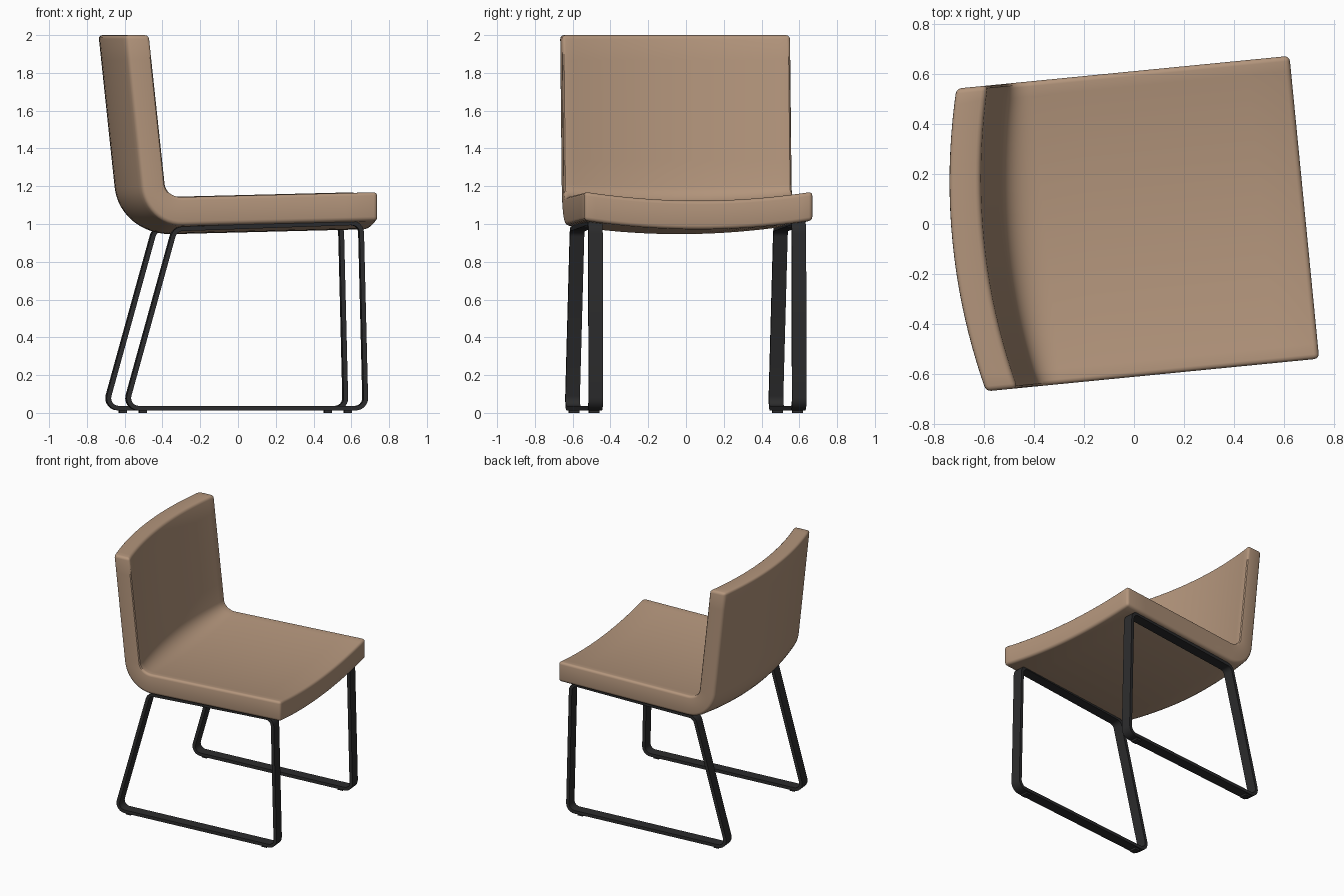
import bpy, bmesh, math
from mathutils import Vector

if "Cube" in bpy.data.objects:
    bpy.data.objects.remove(bpy.data.objects["Cube"])

TURN = math.radians(5.6)      # the chair stands slightly turned
HALF_WIDTH = 0.607


def material(name, rgb, rough):
    m = bpy.data.materials.new(name)
    m.use_nodes = True
    m.diffuse_color = (*rgb, 1)
    bsdf = m.node_tree.nodes["Principled BSDF"]
    bsdf.inputs["Base Color"].default_value = (*rgb, 1)
    bsdf.inputs["Roughness"].default_value = rough
    return m


leather = material("tan leather", (0.45, 0.30, 0.20), 0.6)
metal = material("black metal", (0.025, 0.025, 0.026), 0.5)


def finish(bm, name, mat):
    """Turn a bmesh into a smooth shaded object with sharp corners kept."""
    bmesh.ops.recalc_face_normals(bm, faces=bm.faces[:])
    mesh = bpy.data.meshes.new(name)
    bm.to_mesh(mesh)
    bm.free()
    mesh.materials.append(mat)
    for p in mesh.polygons:
        p.use_smooth = True
    mesh.set_sharp_from_angle(angle=math.radians(35))
    ob = bpy.data.objects.new(name, mesh)
    ob.rotation_euler.z = TURN
    bpy.context.collection.objects.link(ob)
    return ob


def fillet(a, b, c, radius, steps):
    """Arc that rounds corner b, as (point, normal on the outer side)."""
    d1, d2 = (a - b).normalized(), (c - b).normalized()
    half = d1.angle(d2) / 2
    centre = b + (d1 + d2).normalized() * radius / math.sin(half)
    cut = radius / math.tan(half)
    n1 = (b + d1 * cut - centre).normalized()
    n2 = (b + d2 * cut - centre).normalized()
    sweep = n1.angle(n2)
    arc = []
    for i in range(steps + 1):
        t = i / steps
        n = (n1 * math.sin((1 - t) * sweep) + n2 * math.sin(t * sweep)) / math.sin(sweep)
        arc.append((centre + n * radius, n))
    return arc


# Upholstered shell: an L profile swept across the width and hollowed
front, corner, top = Vector((0.683, 1.095)), Vector((-0.492, 1.066)), Vector((-0.592, 2.0))
arc = fillet(front, corner, top, 0.15, 12)


def straight(p, q, steps):
    """Points between two (point, normal) pairs, leaving out the second."""
    return [(p[0].lerp(q[0], i / steps), p[1].lerp(q[1], i / steps).normalized())
            for i in range(steps)]


start, end = (front, Vector((0, -1))), (top, Vector((-1, 0)))
path = straight(start, arc[0], 6) + arc[:-1] + straight(arc[-1], end, 6) + [end]

bm = bmesh.new()
COLS = 20
sheets = []
for side in (1, -1):
    sheet = []
    for p, n in path:
        back = n.x * n.x
        thick = 0.152 + (0.126 - 0.152) * back
        bulge = 0.047 + (0.075 - 0.047) * back
        row = []
        for j in range(COLS + 1):
            s = 2 * j / COLS - 1
            q = p + n * (side * thick / 2 + bulge * (1 - s * s))
            row.append(bm.verts.new((q.x, s * HALF_WIDTH, q.y)))
        sheet.append(row)
    sheets.append(sheet)
    for r0, r1 in zip(sheet, sheet[1:]):
        for j in range(COLS):
            bm.faces.new((r0[j], r0[j + 1], r1[j + 1], r1[j]))

# Rim joining the outer and inner sheets
rims = []
for sh in sheets:
    rims.append(sh[0] + [r[-1] for r in sh[1:-1]] + sh[-1][::-1] + [r[0] for r in sh[-2:0:-1]])
count = len(rims[0])
for i in range(count):
    k = (i + 1) % count
    bm.faces.new((rims[0][i], rims[0][k], rims[1][k], rims[1][i]))
bmesh.ops.recalc_face_normals(bm, faces=bm.faces[:])
sharp = [e for e in bm.edges if e.calc_face_angle(0) > math.radians(40)]
bmesh.ops.bevel(bm, geom=sharp, offset=0.02, segments=3, profile=0.5, affect='EDGES')
finish(bm, "seat_and_back", leather)

# Sled frames: closed loops of flat bar
loop = [Vector(c) for c in ((-0.67, 0.013), (0.637, 0.013), (0.612, 1.02), (-0.4, 0.985))]
BAR, THICK, OFFSET = 0.076, 0.024, 0.541
outline = []
for i in range(4):
    outline += fillet(loop[i - 1], loop[i], loop[(i + 1) % 4], 0.065, 6)

for name, side in (("left_side", 1), ("right_side", -1)):
    bm = bmesh.new()
    rings = []
    for p, n in outline:
        q = p - n * THICK
        rings.append([bm.verts.new((c.x, side * OFFSET + w * BAR / 2, c.y))
                      for c, w in ((p, -1), (p, 1), (q, 1), (q, -1))])
    for i, ring in enumerate(rings):
        prev = rings[i - 1]
        for k in range(4):
            m = (k + 1) % 4
            bm.faces.new((prev[k], prev[m], ring[m], ring[k]))
    finish(bm, name + "_frame", metal)

    # Glides under the bottom bar
    for place, x in (("front", 0.53), ("back", -0.56)):
        bm = bmesh.new()
        bmesh.ops.create_cube(bm, size=1)
        bmesh.ops.scale(bm, vec=(0.04, 0.055, 0.016), verts=bm.verts)
        bmesh.ops.translate(bm, vec=(x, side * OFFSET, 0.008), verts=bm.verts)
        finish(bm, f"{name}_{place}_glide", metal)
